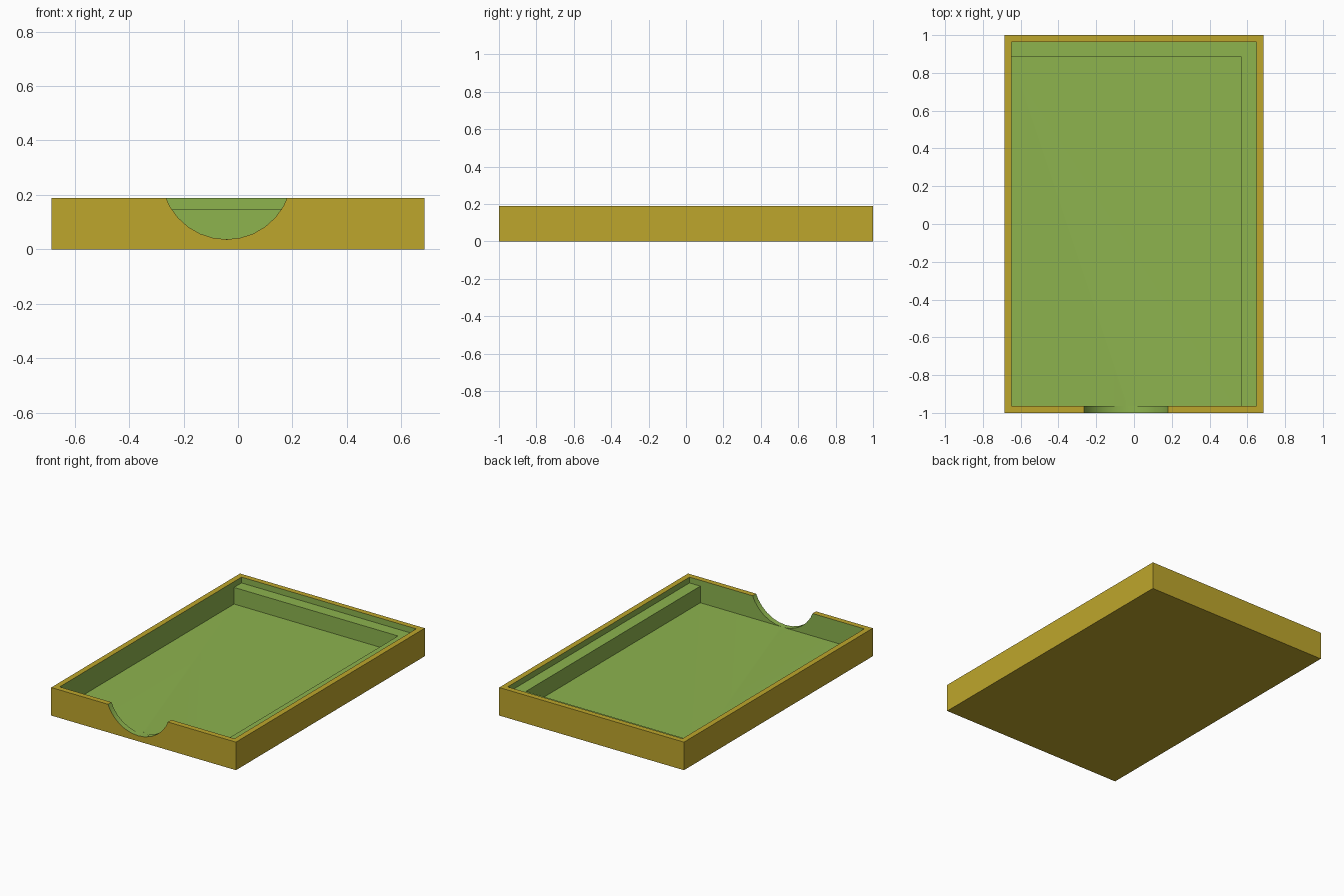
import bpy, bmesh, math
from mathutils import Matrix, Vector

if "Cube" in bpy.data.objects:
    bpy.data.objects.remove(bpy.data.objects["Cube"])

W, L, H = 0.685, 1.0, 0.188        # tray half width, half length, height
IN_X, IN_Y = 0.648, 0.963          # inside of the rim
FLOOR, LEDGE = 0.0375, 0.149       # pocket floor and step heights


def material(name, rgb):
    m = bpy.data.materials.new(name)
    m.diffuse_color = (*rgb, 1)
    m.use_nodes = True
    m.node_tree.nodes["Principled BSDF"].inputs["Base Color"].default_value = m.diffuse_color
    return m


MATS = [material("gold", (0.515, 0.381, 0.025)),
        material("green", (0.266, 0.451, 0.076))]


def make(name, bm, index):
    """Turn a bmesh into an object whose faces all use one material."""
    for f in bm.faces:
        f.material_index = index
    me = bpy.data.meshes.new(name)
    bm.to_mesh(me)
    bm.free()
    for m in MATS:
        me.materials.append(m)
    ob = bpy.data.objects.new(name, me)
    bpy.context.collection.objects.link(ob)
    return ob


def box(name, lo, hi, index):
    lo, hi = Vector(lo), Vector(hi)
    bm = bmesh.new()
    bmesh.ops.create_cube(bm, size=1, matrix=Matrix.Translation((lo + hi) / 2)
                          @ Matrix.Diagonal((*(hi - lo), 1)))
    return make(name, bm, index)


# Solid tray block
tray = box("tray", (-W, -L, 0), (W, L, H), 0)

# Deep pocket, and the wider shallow recess leaving a step on two sides
pocket = box("pocket_cutter", (-IN_X, -IN_Y, FLOOR), (0.568, 0.884, 0.4), 1)
recess = box("recess_cutter", (-IN_X, -IN_Y, LEDGE), (IN_X, IN_Y, 0.5), 1)

# Round thumb notch through the front wall, with a flat facet at the bottom
R, SEG = 0.24, 30
bm = bmesh.new()
bmesh.ops.create_cone(
    bm, cap_ends=True, segments=SEG, radius1=R, radius2=R, depth=0.2,
    matrix=Matrix.Translation((-0.042, -1.04, FLOOR + 0.0005 + R * math.cos(math.pi / SEG)))
    @ Matrix.Rotation(math.pi / 2, 4, 'X') @ Matrix.Rotation(math.pi / 2 + math.pi / SEG, 4, 'Z'))
notch = make("thumb_notch_cutter", bm, 1)

# Cut the hollows; cut faces keep the cutter's green
bpy.context.view_layer.objects.active = tray
tray.select_set(True)
for cutter in (pocket, recess, notch):
    cutter.hide_render = True
    mod = tray.modifiers.new("cut", 'BOOLEAN')
    mod.operation, mod.solver, mod.object = 'DIFFERENCE', 'EXACT', cutter
    bpy.ops.object.modifier_apply(modifier=mod.name)
    bpy.data.objects.remove(cutter)

bpy.ops.object.select_all(action='DESELECT')
tray.select_set(True)
bpy.ops.object.shade_smooth_by_angle(angle=math.radians(30))
